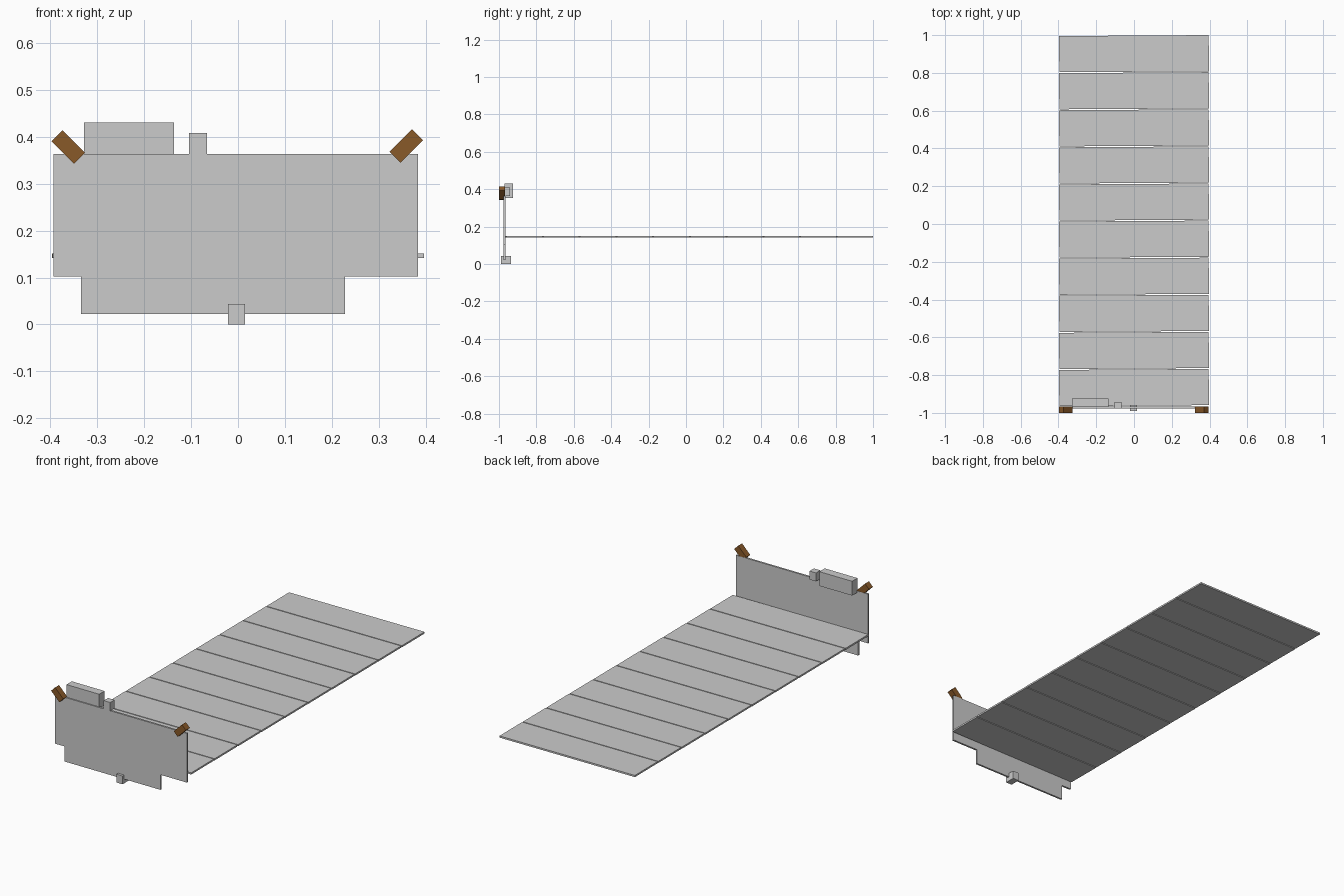
import bpy
import bmesh
import math
from mathutils import Matrix, Vector

if "Cube" in bpy.data.objects:
    bpy.data.objects.remove(bpy.data.objects["Cube"])


def make_object(name, bm, material=None):
    bmesh.ops.recalc_face_normals(bm, faces=bm.faces)
    mesh = bpy.data.meshes.new(name)
    bm.to_mesh(mesh)
    bm.free()
    obj = bpy.data.objects.new(name, mesh)
    bpy.context.collection.objects.link(obj)
    if material:
        mesh.materials.append(material)
    return obj


def box(name, low, high, tilt=None, material=None):
    """Box between two corners; tilt = (angle, axis) turns it about its centre."""
    low, high = Vector(low), Vector(high)
    rotation = Matrix.Rotation(tilt[0], 4, tilt[1]) if tilt else Matrix.Identity(4)
    matrix = Matrix.Translation((low + high) / 2) @ rotation @ Matrix.Diagonal((*(high - low), 1))
    bm = bmesh.new()
    bmesh.ops.create_cube(bm, size=1, matrix=matrix)
    return make_object(name, bm, material)


def panel(name, outline, y0, y1):
    """Front (x, z) outline extruded along y."""
    bm = bmesh.new()
    face = bm.faces.new([bm.verts.new((x, y0, z)) for x, z in outline])
    result = bmesh.ops.extrude_face_region(bm, geom=[face])
    verts = [v for v in result["geom"] if isinstance(v, bmesh.types.BMVert)]
    bmesh.ops.translate(bm, verts=verts, vec=(0, y1 - y0, 0))
    return make_object(name, bm)


brown = bpy.data.materials.new("brown_wood")
brown.diffuse_color = (0.25, 0.1, 0.022, 1)
brown.use_nodes = True
brown.node_tree.nodes["Principled BSDF"].inputs["Base Color"].default_value = brown.diffuse_color

# Deck: ten thin planks, very slightly skewed, with narrow gaps
PITCH, GAP, SKEW = 0.1964, 0.005, 0.0064
for i in range(10):
    back = 0.9975 - i * PITCH
    box(f"deck_plank_{i + 1}", (-0.396, back - PITCH + GAP, 0.142),
        (0.396, back, 0.151), (SKEW, 'Z'))

# Upright end board with a narrower lower part
panel("end_board", [(-0.393, 0.363), (-0.393, 0.102), (-0.335, 0.102), (-0.335, 0.022),
                    (0.228, 0.022), (0.228, 0.102), (0.383, 0.102), (0.383, 0.363)],
      -0.976, -0.966)

# Blocks on the top and bottom edges of the board
box("large_top_block", (-0.328, -0.97, 0.354), (-0.136, -0.925, 0.43))
box("small_top_block", (-0.104, -0.978, 0.363), (-0.066, -0.942, 0.408))
box("bottom_block", (-0.021, -0.99, 0), (0.015, -0.935, 0.044))

# Tilted brown blocks on the upper corners
for name, x, z, angle in (("left_corner_block", -0.362, 0.378, 45),
                          ("right_corner_block", 0.3585, 0.380, -45)):
    box(name, (x - 0.034, -1.0, z - 0.0165), (x + 0.034, -0.967, z + 0.0165),
        (math.radians(angle), 'Y'), brown)
